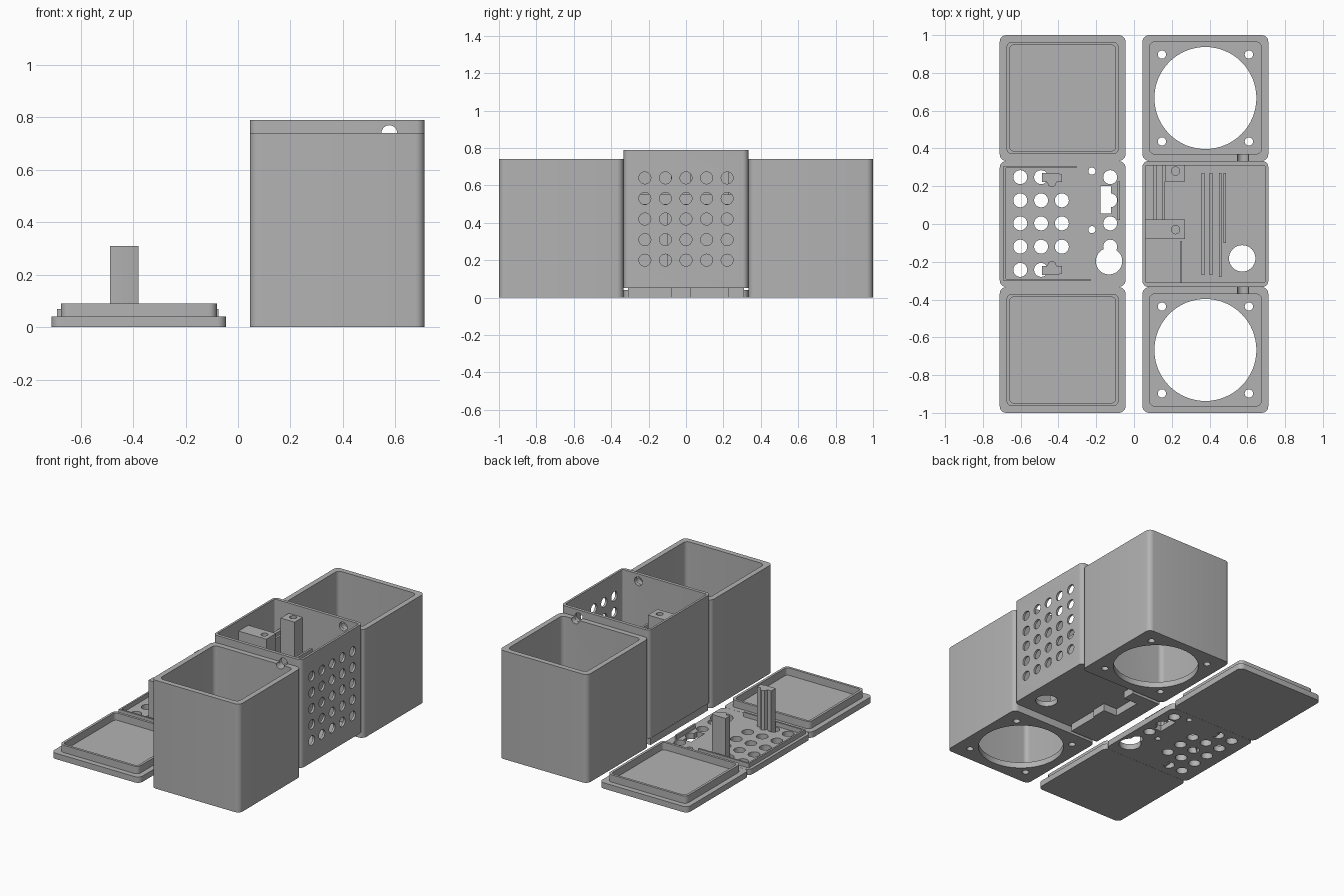
import bpy, bmesh, math
from mathutils import Matrix, Vector

if "Cube" in bpy.data.objects:
    bpy.data.objects.remove(bpy.data.objects["Cube"])

grey = bpy.data.materials.new("plain grey plastic")
grey.use_nodes = True
COLOUR = (0.45, 0.45, 0.45, 1)
grey.diffuse_color = COLOUR
grey.node_tree.nodes["Principled BSDF"].inputs["Base Color"].default_value = COLOUR


def make(name, bm):
    bmesh.ops.recalc_face_normals(bm, faces=bm.faces)
    mesh = bpy.data.meshes.new(name)
    bm.to_mesh(mesh)
    bm.free()
    obj = bpy.data.objects.new(name, mesh)
    bpy.context.collection.objects.link(obj)
    mesh.materials.append(grey)
    return obj


def prism(name, x, y, z, r=0.0):
    """Upright block with rounded vertical corners; x, y, z are (low, high)."""
    pts = []
    if r:
        centres = [(x[1] - r, y[1] - r), (x[0] + r, y[1] - r),
                   (x[0] + r, y[0] + r), (x[1] - r, y[0] + r)]
        for q, (cx, cy) in enumerate(centres):
            for i in range(7):
                a = math.pi / 2 * (q + i / 6)
                pts.append((cx + r * math.cos(a), cy + r * math.sin(a)))
    else:
        pts = [(x[1], y[1]), (x[0], y[1]), (x[0], y[0]), (x[1], y[0])]
    return extrude(name, pts, z)


def extrude(name, pts, z):
    bm = bmesh.new()
    face = bm.faces.new([bm.verts.new((px, py, z[0])) for px, py in pts])
    new = bmesh.ops.extrude_face_region(bm, geom=[face])["geom"]
    up = [v for v in new if isinstance(v, bmesh.types.BMVert)]
    bmesh.ops.translate(bm, verts=up, vec=(0, 0, z[1] - z[0]))
    return make(name, bm)


def rod(centre, r, depth, axis="Z", n=32):
    """Round cutter along an axis."""
    bm = bmesh.new()
    turn = Vector((0, 0, 1)).rotation_difference(
        Vector([float(axis == c) for c in "XYZ"])).to_matrix().to_4x4()
    bmesh.ops.create_cone(bm, cap_ends=True, segments=n, radius1=r, radius2=r,
                          depth=depth, matrix=Matrix.Translation(centre) @ turn)
    return make("cutter", bm)


def cut(obj, cutters):
    for c in cutters:
        mod = obj.modifiers.new("cut", "BOOLEAN")
        mod.operation = "DIFFERENCE"
        mod.solver = "EXACT"
        mod.object = c
    graph = bpy.context.evaluated_depsgraph_get()
    mesh = bpy.data.meshes.new_from_object(obj.evaluated_get(graph))
    obj.modifiers.clear()
    obj.data = mesh
    for c in cutters:
        bpy.data.objects.remove(c)
    mesh.materials.clear()
    mesh.materials.append(grey)
    for p in mesh.polygons:
        p.material_index = 0
    return obj


W = 0.333            # half width of every module
CX = 0.378           # middle of the boxes; lids sit at -CX
BOX_X = (CX - W, CX + W)
LID_X = (-CX - W, -CX + W)


def inset(span, d):
    return (span[0] + d, span[1] - d)


# Speaker boxes and their lids, front and rear
for side, label in ((-1, "front"), (1, "rear")):
    cy = side * 0.667
    span = (cy - W, cy + W)
    box = prism(label + "_speaker_box", BOX_X, span, (0, 0.74), 0.035)
    cuts = [prism("cutter", inset(BOX_X, 0.036), inset(span, 0.036), (0.04, 0.9), 0.03),
            rod((CX, cy, 0), 0.27, 0.2, n=64),
            rod((0.577, side * 0.35, 0.74), 0.03, 0.08, "Y")]
    cuts += [rod((CX + sx * 0.23, cy + sy * 0.23, 0), 0.022, 0.2, n=24)
             for sx in (-1, 1) for sy in (-1, 1)]
    cut(box, cuts)

    prism(label + "_lid_plate", LID_X, span, (0, 0.04), 0.035)
    rim = prism(label + "_lid_rim", inset(LID_X, 0.036), inset(span, 0.036),
                (0.038, 0.09), 0.03)
    cut(rim, [prism("cutter", inset(LID_X, 0.053), inset(span, 0.053), (0, 0.2), 0.02)])

# Centre box with vent grid, cable holes and floor opening
MID = (-W, W)
box = prism("centre_box", BOX_X, MID, (0.05, 0.79), 0.03)
cuts = [prism("cutter", inset(BOX_X, 0.015), inset(MID, 0.022), (0.085, 0.9), 0.012),
        rod((0.577, 0, 0.74), 0.03, 1, "Y"),
        rod((0.573, -0.182, 0.05), 0.07, 0.2)]
cuts += [rod((CX + W, i * 0.11, 0.42 + j * 0.11), 0.032, 0.1, "X", 24)
         for i in range(-2, 3) for j in range(-2, 3)]
cut(box, cuts)

# Stepped foot under the centre box
extrude("centre_foot", [(0.05, -0.31), (0.26, -0.31), (0.26, -0.08), (0.27, -0.08),
                        (0.27, 0.025), (0.165, 0.025), (0.165, 0.225), (0.27, 0.225),
                        (0.27, 0.31), (0.05, 0.31)], (0, 0.06))

# Screw posts inside the centre box
for label, x0, y, hole_y in (("front", 0.058, (-0.08, 0.025), -0.03),
                             ("rear", 0.165, (0.225, 0.315), 0.28)):
    post = prism(label + "_screw_post", (x0, 0.27), y, (0.08, 0.72))
    cut(post, [rod((0.22, hole_y, 0.7), 0.022, 0.3, n=24)])

# Board guides and dividers standing on the centre floor
for name, x, y, top in (("outer_board_guide", (0.1, 0.12), (0.02, 0.315), 0.6),
                        ("inner_board_guide", (0.15, 0.165), (0.02, 0.315), 0.6),
                        ("short_divider", (0.245, 0.255), (-0.315, -0.09), 0.45),
                        ("left_divider", (0.358, 0.372), (-0.27, 0.27), 0.55),
                        ("middle_divider", (0.4, 0.415), (-0.27, 0.27), 0.55),
                        ("slot_divider", (0.45, 0.462), (-0.28, 0.27), 0.5),
                        ("right_divider", (0.475, 0.488), (-0.1, 0.27), 0.5)):
    prism(name, x, y, (0.08, top))

# Centre lid plate with vents, switch slot and plug opening
lid = prism("centre_lid_plate", LID_X, MID, (0, 0.04), 0.035)
cuts = [rod((x, y, 0.02), 0.037, 0.2, n=24)
        for x, ys in ((-0.602, (0.248, 0.125, 0.003, -0.12, -0.243)),
                      (-0.492, (0.248, 0.125, 0.003, -0.12, -0.243)),
                      (-0.382, (0.125, 0.003, -0.12)),
                      (-0.126, (0.248, 0.125, 0.003, -0.12))) for y in ys]
cuts += [rod((-0.223, y, 0.02), 0.019, 0.2, n=20) for y in (0.28, -0.03)]
cuts += [rod((-0.132, -0.197, 0.02), 0.07, 0.2),
         prism("cutter", (-0.178, -0.122), (0.055, 0.2), (-0.1, 0.1))]
cut(lid, cuts)

# Broken locating rim on the centre lid
for name, x, y in (("lid_rim_left", (-0.69, -0.678), (-0.302, 0.308)),
                   ("lid_rim_rear", (-0.69, -0.305), (0.296, 0.308)),
                   ("lid_rim_front", (-0.69, -0.23), (-0.302, -0.29)),
                   ("lid_rim_right", (-0.087, -0.075), (0.02, 0.225))):
    prism(name, x, y, (0.038, 0.07))

# Tee-shaped support posts on the centre lid
for s, label in ((-1, "front"), (1, "rear")):
    pts = [(-0.488, 0.222), (-0.46, 0.222), (-0.452, 0.202), (-0.435, 0.195),
           (-0.418, 0.202), (-0.41, 0.222), (-0.38, 0.222), (-0.38, 0.262),
           (-0.41, 0.27), (-0.488, 0.27)]
    extrude(label + "_lid_post", [(px, s * py) for px, py in pts], (0.0, 0.31))

# Smooth the round walls, keep the edges crisp
bpy.ops.object.select_all(action="DESELECT")
for obj in bpy.context.collection.objects:
    if obj.type == "MESH" and grey.name in obj.data.materials:
        obj.select_set(True)
        bpy.context.view_layer.objects.active = obj
bpy.ops.object.shade_smooth_by_angle(angle=math.radians(30))
